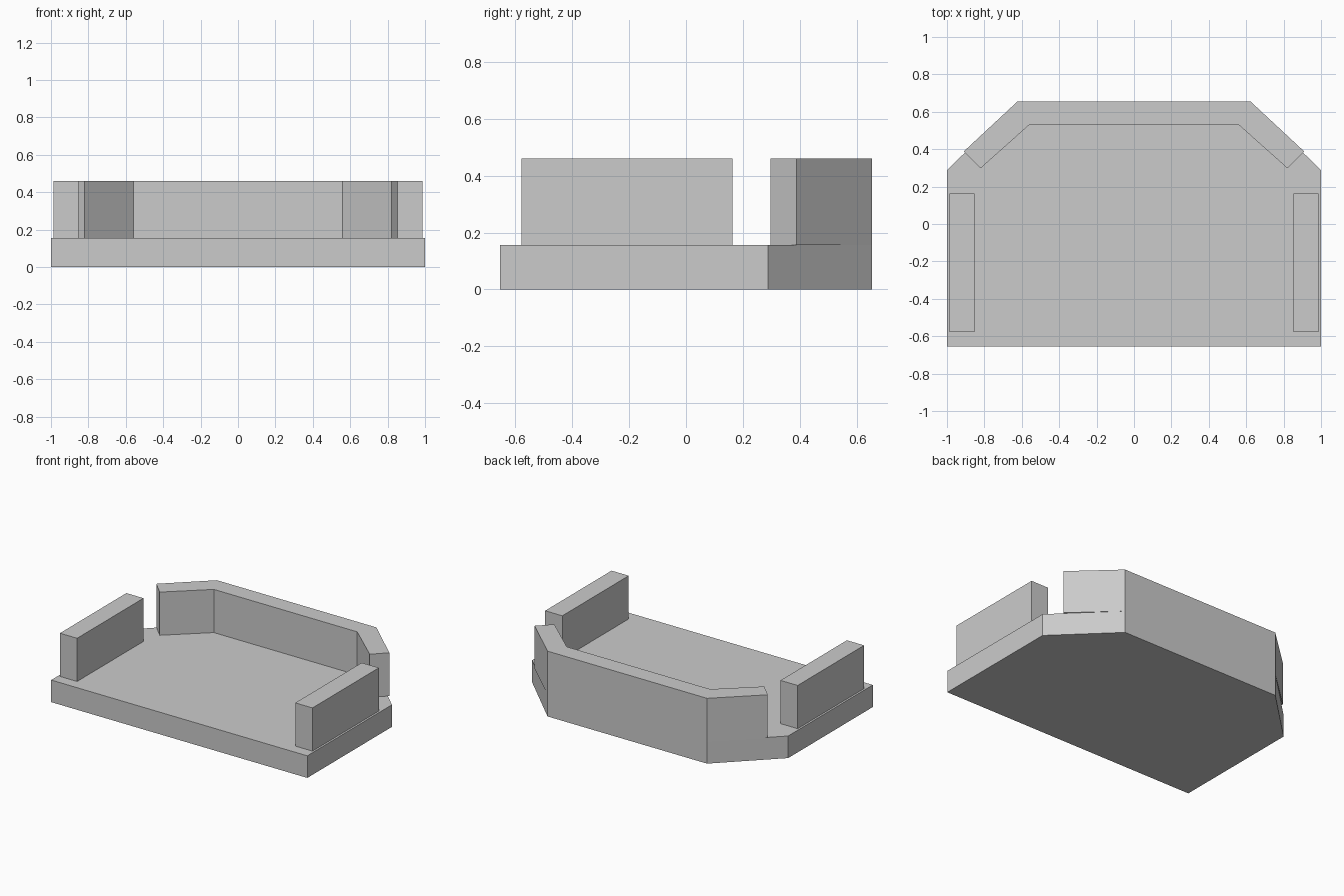
import bpy, bmesh

if "Cube" in bpy.data.objects:
    bpy.data.objects.remove(bpy.data.objects["Cube"])

grey = bpy.data.materials.new("plain grey")
grey.diffuse_color = (0.6, 0.6, 0.6, 1)
grey.use_nodes = True
grey.node_tree.nodes["Principled BSDF"].inputs["Base Color"].default_value = grey.diffuse_color


def prism(name, outline, z0, z1):
    """Extrude a counter-clockwise plan outline from z0 to z1."""
    bm = bmesh.new()
    face = bm.faces.new([bm.verts.new((x, y, z0)) for x, y in outline])
    ext = bmesh.ops.extrude_face_region(bm, geom=[face])
    top = [v for v in ext["geom"] if isinstance(v, bmesh.types.BMVert)]
    bmesh.ops.translate(bm, verts=top, vec=(0, 0, z1 - z0))
    bmesh.ops.recalc_face_normals(bm, faces=bm.faces)
    mesh = bpy.data.meshes.new(name)
    bm.to_mesh(mesh)
    bm.free()
    mesh.materials.append(grey)
    obj = bpy.data.objects.new(name, mesh)
    bpy.context.collection.objects.link(obj)
    return obj


def mirrored(half):
    """Complete a right-hand half outline with its left-hand copy."""
    return half + [(-x, y) for x, y in reversed(half)]


BASE_TOP, WALL_TOP = 0.156, 0.461

# Base slab with two cut back corners
prism("base", mirrored([(1, -0.655), (1, 0.288), (0.623, 0.655)]), 0, BASE_TOP)

# Angled back wall following the back edge
prism("back_wall", mirrored([(0.56, 0.53), (0.82, 0.298), (0.91, 0.388), (0.623, 0.655)])
      , BASE_TOP, WALL_TOP)

# Side walls
for side, name in ((1, "right_wall"), (-1, "left_wall")):
    xs = sorted((side * 0.852, side * 0.986))
    prism(name, [(xs[0], -0.578), (xs[1], -0.578), (xs[1], 0.163), (xs[0], 0.163)],
          BASE_TOP, WALL_TOP)
